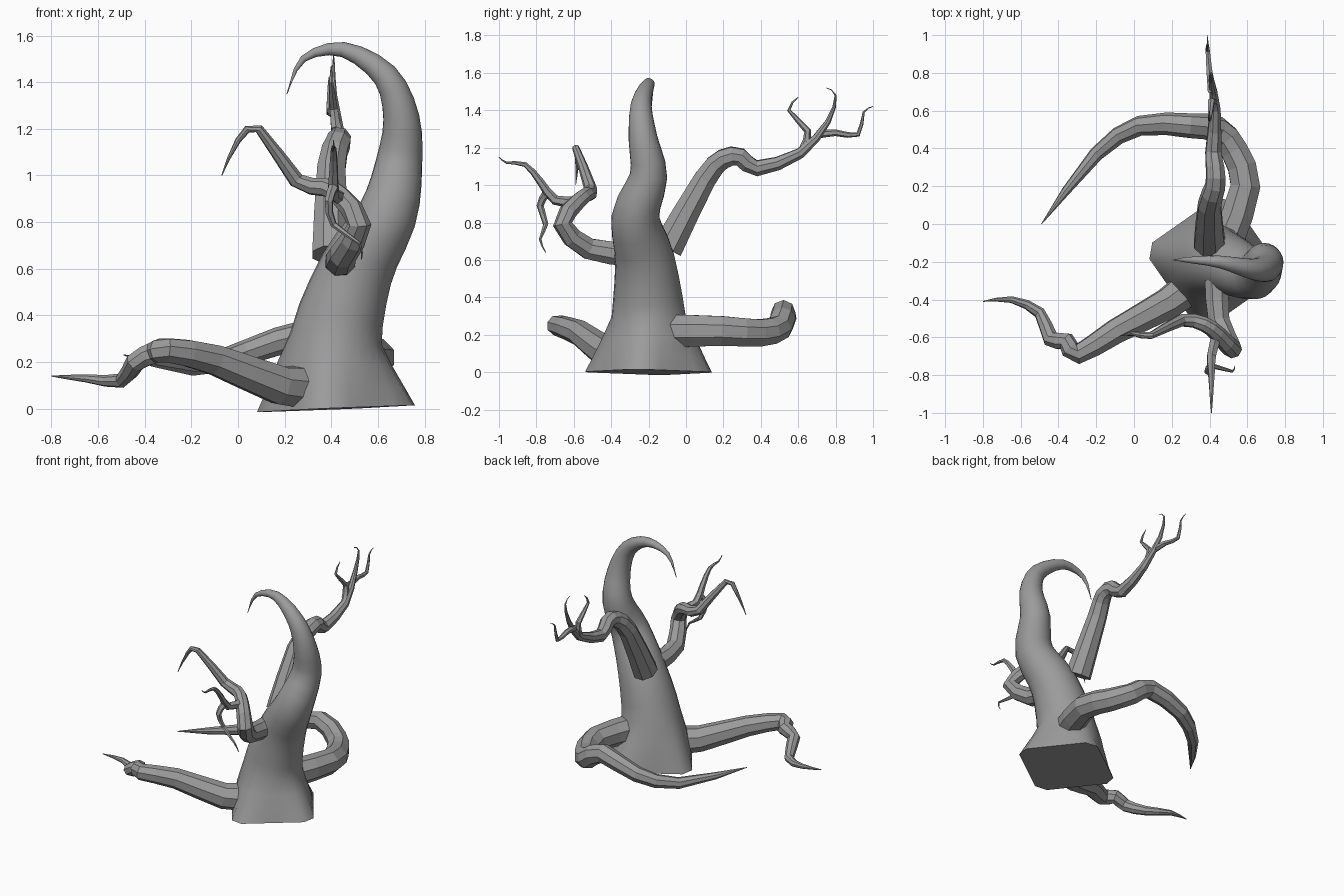
import bpy, bmesh, math
from mathutils import Vector

cube = bpy.data.objects.get("Cube")
if cube:
    bpy.data.objects.remove(cube)

bark = bpy.data.materials.new("grey_bark")
bark.use_nodes = True
grey = (.33, .33, .33, 1)
bark.diffuse_color = grey
bark.node_tree.nodes["Principled BSDF"].inputs["Base Color"].default_value = grey


def flowing_path(controls, steps):
    """Run a smooth curve through the control points."""
    points = [Vector(c) for c in controls]
    padded = [points[0]] + points + [points[-1]]
    path = []
    for before, start, end, after in zip(padded, padded[1:], padded[2:], padded[3:]):
        leave, arrive = (end - before) / 2, (after - start) / 2
        for step in range(steps):
            u = step / steps
            ease = u * u * (3 - 2 * u)
            path.append(start.lerp(end, ease)
                        + leave * u * (1 - u) ** 2
                        - arrive * u * u * (1 - u))
    return path + [points[-1]]


def section(sides, squareness):
    """Unit outline, blended from a circle to a square with cut corners."""
    outline = []
    for i in range(sides):
        angle = math.tau * (i + .5) / sides
        c, s = math.cos(angle), math.sin(angle)
        diamond = min(1, 1.08 / (abs(c) + abs(s)))
        size = 1 + squareness * (diamond - 1)
        outline.append((c * size, s * size))
    return outline


def make_object(name, rings):
    """Join the rings of points into one closed mesh."""
    bm = bmesh.new()
    loops = [[bm.verts.new(point) for point in ring] for ring in rings]
    for lower, upper in zip(loops, loops[1:]):
        for i in range(len(lower)):
            bm.faces.new((lower[i - 1], lower[i], upper[i], upper[i - 1]))
    bm.faces.new(loops[0])
    bm.faces.new(loops[-1])
    bmesh.ops.recalc_face_normals(bm, faces=bm.faces)
    mesh = bpy.data.meshes.new(name)
    bm.to_mesh(mesh)
    bm.free()
    mesh.materials.append(bark)
    obj = bpy.data.objects.new(name, mesh)
    bpy.context.collection.objects.link(obj)
    return obj


def limb(name, controls, radius, taper, sides=8, steps=2, foot=0, turn=0):
    """Sweep a tapering section along a path.
    Below the height foot, the section flares out and turns square."""
    path = flowing_path(controls, steps)
    lengths = [0]
    for a, b in zip(path, path[1:]):
        lengths.append(lengths[-1] + (b - a).length)
    rings = []
    across = Vector((math.cos(turn), math.sin(turn), 0))
    for k, point in enumerate(path):
        ahead = path[min(k + 1, len(path) - 1)]
        behind = path[max(k - 1, 0)]
        along = (ahead - behind).normalized()
        across = (across - along * across.dot(along)).normalized()
        other = along.cross(across)
        flare = max(0, 1 - point.z / foot) if foot else 0
        remaining = 1 - lengths[k] / lengths[-1]
        size = max(.002, radius * remaining ** taper * (1 + flare / 2))
        rings.append([point + (across * c + other * s) * size
                      for c, s in section(sides, flare)])
    return make_object(name, rings)


# Trunk: square flared foot, swelling stem and curled top
trunk = limb("trunk", [
    (.42, -.2, 0), (.42, -.2, .3), (.51, -.22, .6), (.64, -.27, .83),
    (.69, -.2, 1.05), (.7, -.23, 1.25), (.63, -.24, 1.43),
    (.45, -.2, 1.54), (.28, -.19, 1.5), (.21, -.19, 1.35),
], radius=.235, taper=1.1, sides=24, steps=3, foot=.3, turn=math.radians(80))
bpy.ops.object.select_all(action="DESELECT")
trunk.select_set(True)
bpy.context.view_layer.objects.active = trunk
bpy.ops.object.shade_smooth_by_angle(angle=math.radians(50))

# Front root, reaching sideways above the ground
limb("front_root", [
    (.29, -.33, .1), (.18, -.42, .1), (-.1, -.57, .21), (-.3, -.69, .25),
    (-.36, -.62, .24), (-.44, -.61, .2), (-.5, -.47, .12),
    (-.65, -.4, .13), (-.8, -.41, .14),
], radius=.095, taper=.75)

# Back root, curling round behind the trunk
limb("back_root", [
    (.5, -.07, .22), (.59, .2, .22), (.53, .39, .21), (.44, .5, .24),
    (.3, .52, .32), (.03, .52, .24), (-.2, .37, .18), (-.49, 0, .23),
], radius=.095, taper=.65)

# Back branch, rising and forking into two hooked twigs
limb("back_branch", [
    (.4, -.1, .66), (.4, .1, 1.03), (.43, .2, 1.14), (.43, .29, 1.15),
    (.42, .38, 1.09), (.43, .61, 1.17), (.41, .76, 1.34),
    (.41, .8, 1.48), (.41, .75, 1.52),
], radius=.088, taper=.9)
limb("back_inner_twig", [
    (.42, .63, 1.2), (.41, .65, 1.29), (.4, .55, 1.4), (.4, .6, 1.47),
], radius=.024, taper=.7, sides=6)
limb("back_outer_twig", [
    (.41, .7, 1.27), (.4, .8, 1.28), (.39, .92, 1.27), (.39, .95, 1.39),
    (.39, 1, 1.42),
], radius=.022, taper=.7, sides=6)

# Front branch, bending back on itself and drooping to one side
limb("front_branch", [
    (.44, -.3, .63), (.45, -.52, .66), (.52, -.66, .79), (.44, -.58, .91),
    (.37, -.53, .95), (.25, -.51, .98), (.09, -.59, 1.2),
    (0, -.58, 1.15), (-.07, -.59, 1),
], radius=.07, taper=.8)
limb("front_upper_twig", [
    (.44, -.58, .91), (.41, -.7, .92), (.41, -.78, 1.02),
    (.41, -.86, 1.11), (.41, -.96, 1.12), (.41, -1, 1.15),
], radius=.032, taper=.7, sides=6)
limb("front_lower_twig", [
    (.41, -.75, .95), (.39, -.78, .89), (.41, -.75, .79),
    (.52, -.78, .71), (.53, -.75, .64),
], radius=.022, taper=.7, sides=6)
